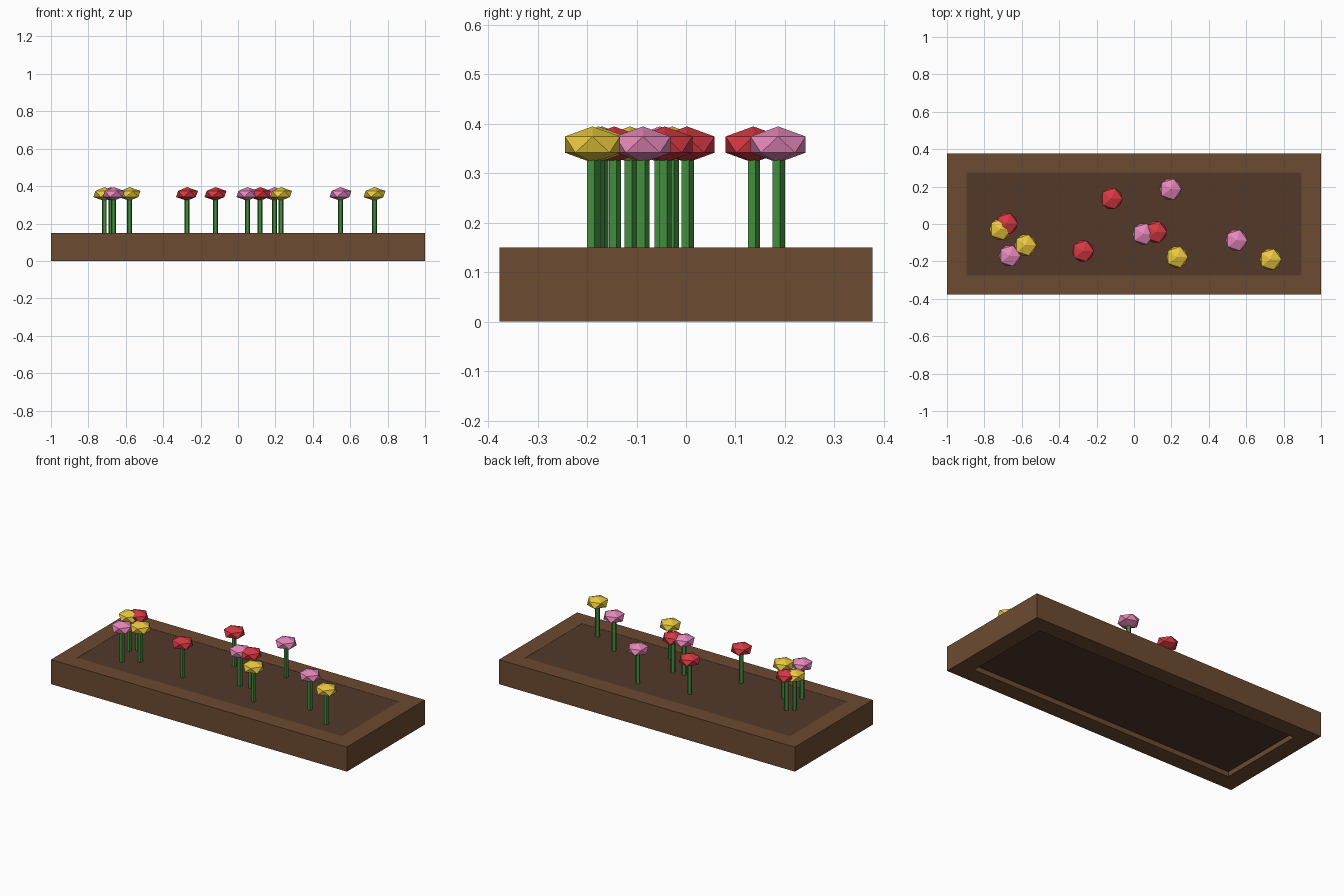
import bpy, bmesh

if "Cube" in bpy.data.objects:
    bpy.data.objects.remove(bpy.data.objects["Cube"])


def material(name, srgb):
    m = bpy.data.materials.new(name)
    m.diffuse_color = [(c / 255) ** 2.2 for c in srgb] + [1]
    m.use_nodes = True
    m.node_tree.nodes["Principled BSDF"].inputs["Base Color"].default_value = m.diffuse_color
    return m


WOOD = material("wood", (108, 76, 52))
SOIL = material("soil", (84, 59, 46))
STEM = material("stem_green", (68, 140, 62))
PETALS = {
    "red": material("red_petals", (215, 60, 70)),
    "pink": material("pink_petals", (230, 135, 185)),
    "yellow": material("yellow_petals", (235, 200, 65)),
}


def finish(bm, name, mat):
    bmesh.ops.recalc_face_normals(bm, faces=bm.faces)
    mesh = bpy.data.meshes.new(name)
    bm.to_mesh(mesh)
    bm.free()
    mesh.materials.append(mat)
    ob = bpy.data.objects.new(name, mesh)
    bpy.context.collection.objects.link(ob)
    return ob


# Wooden frame: rectangular section swept round the bed
HX, HY, IX, IY, H = 1.0, 0.377, 0.895, 0.275, 0.15
bm = bmesh.new()
corners = [(-1, -1), (1, -1), (1, 1), (-1, 1)]
section = [(HX, HY, 0), (HX, HY, H), (IX, IY, H), (IX, IY, 0)]
loops = [[bm.verts.new((sx * x, sy * y, z)) for sx, sy in corners]
         for x, y, z in section]
for i in range(4):
    a, b = loops[i], loops[(i + 1) % 4]
    for j in range(4):
        k = (j + 1) % 4
        bm.faces.new((a[j], a[k], b[k], b[j]))
finish(bm, "planter_frame", WOOD)

# Soil slab, almost flush on top and recessed underneath
bm = bmesh.new()
bmesh.ops.create_cube(bm, size=1)
for v in bm.verts:
    v.co = (v.co.x * 2 * IX, v.co.y * 2 * IY, 0.149 if v.co.z > 0 else 0.03)
finish(bm, "soil", SOIL)

# Flowers: five-sided stem and flattened icosahedron head
flowers = [
    ("red", -0.68, 0.002), ("yellow", -0.715, -0.028),
    ("yellow", -0.58, -0.113), ("pink", -0.665, -0.17),
    ("red", -0.273, -0.145), ("red", -0.12, 0.136),
    ("pink", 0.05, -0.053), ("red", 0.118, -0.043),
    ("pink", 0.195, 0.186), ("yellow", 0.23, -0.177),
    ("pink", 0.548, -0.087), ("yellow", 0.73, -0.189),
]
for n, (color, x, y) in enumerate(flowers, 1):
    bpy.ops.mesh.primitive_cylinder_add(vertices=5, radius=0.0137, depth=0.21,
                                        location=(x, y, 0.245))
    stem = bpy.context.object
    stem.name = f"flower_stem_{n}"
    stem.data.materials.append(STEM)
    bpy.ops.mesh.primitive_ico_sphere_add(subdivisions=1, radius=0.0655,
                                          location=(x, y, 0.358))
    head = bpy.context.object
    head.name = f"flower_head_{n}"
    head.scale.z = 0.56
    head.data.materials.append(PETALS[color])
